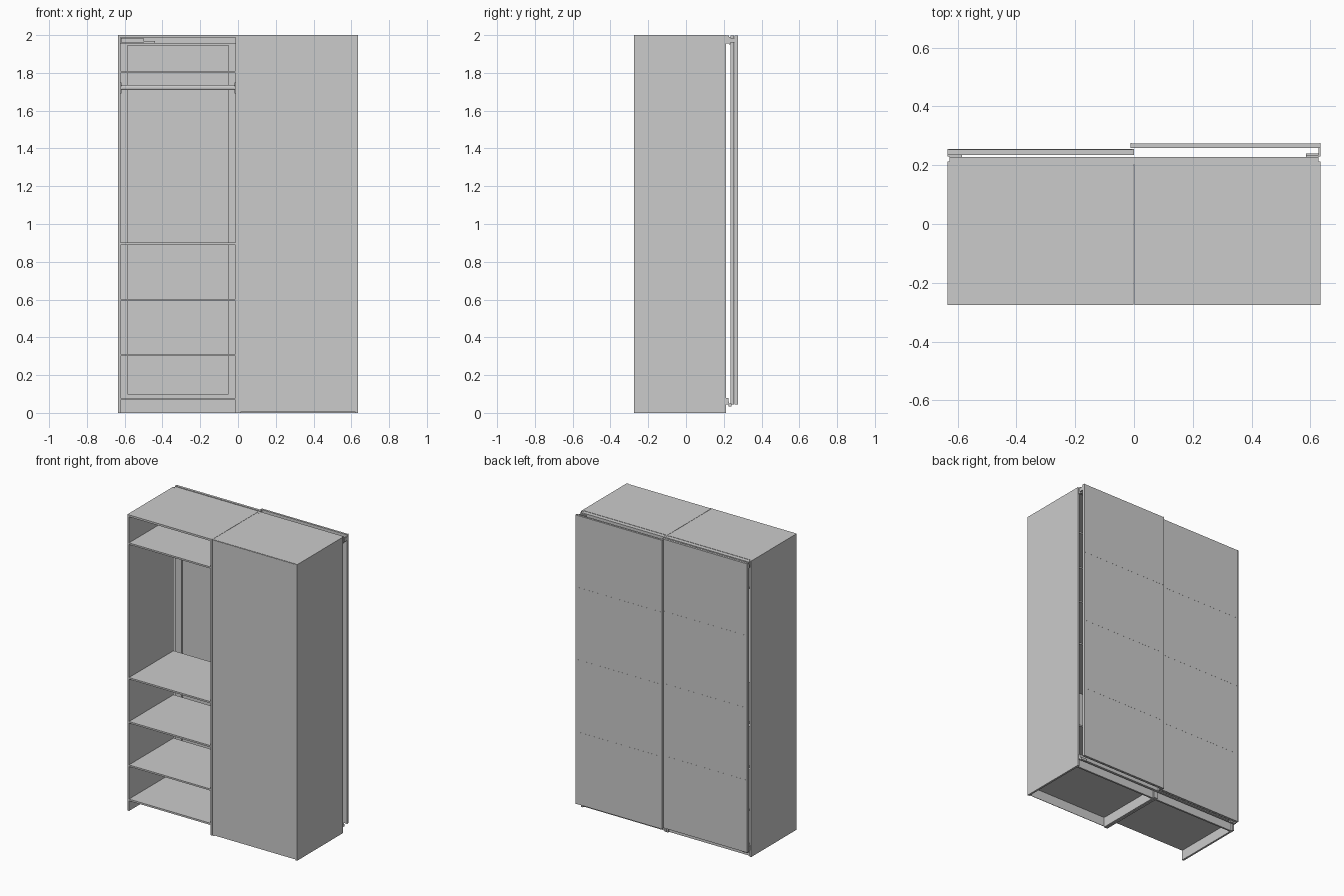
import bpy, bmesh, math

if "Cube" in bpy.data.objects:
    bpy.data.objects.remove(bpy.data.objects["Cube"])


def box(name, x0, x1, y0, y1, z0, z1):
    """Box from its limits on each axis."""
    me = bpy.data.meshes.new(name)
    bm = bmesh.new()
    bmesh.ops.create_cube(bm, size=1)
    for v in bm.verts:
        v.co = (x1 if v.co.x > 0 else x0,
                y1 if v.co.y > 0 else y0,
                z1 if v.co.z > 0 else z0)
    bm.to_mesh(me)
    bm.free()
    ob = bpy.data.objects.new(name, me)
    bpy.context.collection.objects.link(ob)
    return ob


def rod(name, x0, x1, y, z, ry, rz, sides=24):
    """Oval bar along x."""
    bpy.ops.mesh.primitive_cylinder_add(vertices=sides, radius=1, depth=x1 - x0,
                                        location=((x0 + x1) / 2, y, z),
                                        rotation=(0, math.pi / 2, 0))
    ob = bpy.context.object
    ob.name = name
    ob.scale = (rz, ry, 1)
    bpy.ops.object.transform_apply(location=False, rotation=True, scale=True)
    bpy.ops.object.shade_smooth_by_angle()
    return ob


W, F, B, T = 0.635, -0.275, 0.212, 0.013
SHELF_END = 0.2


def cabinet(side, x0, x1, shelves, front):
    """Side panels, top, bottom, plinth and shelves of one cabinet."""
    box(side + "_outer_panel", x0, x0 + T, F, B, 0, 2)
    box(side + "_inner_panel", x1 - T, x1, F, B, 0, 2)
    a, b = x0 + T, x1 - T
    box(side + "_top_panel", a, b, front, SHELF_END, 1.987, 2)
    box(side + "_bottom_panel", a, b, front, SHELF_END, 0.068, 0.08)
    box(side + "_plinth", a, b, 0.188, SHELF_END, 0, 0.068)
    for i, z in enumerate(shelves):
        box(f"{side}_shelf_{i + 1}", a, b, front, SHELF_END, z - 0.005, z + 0.006)


cabinet("left", -W, -0.001, [0.305, 0.598, 0.895, 1.805], F)
cabinet("right", 0.001, W, [0.303, 0.893, 1.195, 1.44, 1.69], F + 0.003)

# thin panel closing the right cabinet
box("right_closing_panel", 0.001 + T, W - T, F, F + 0.003, 0.005, 1.998)

# clothes rail with end brackets
rod("clothes_rail", -W + T, -T, -0.03, 1.722, 0.008, 0.013)
for n, x in (("left", -W + T), ("right", -T - 0.005)):
    box(n + "_rail_bracket", x, x + 0.005, -0.045, -0.015, 1.69, 1.75)

# sliding tracks: L-shaped at the top, flat at the bottom
box("top_track", -0.628, 0.628, B, 0.228, 1.955, 1.998)
box("top_track_lip", -W + T, W - T, SHELF_END, B, 1.987, 1.998)
box("bottom_track", -0.628, 0.628, B, 0.224, 0.045, 0.078)
box("bottom_track_lip", -0.628, 0.628, 0.224, 0.228, 0.045, 0.06)

# soft-close damper
box("damper", -0.62, -0.5, 0.188, B, 1.962, 1.985)
box("damper_arm", -0.5, -0.44, 0.194, B, 1.955, 1.968)


def door(side, x0, x1, y0, y1):
    """Framed sliding door with four stacked infill panels."""
    z0, z1, s = 0.045, 1.998, 0.05
    mid = y0 + 0.008
    for n, a in (("left", x0), ("right", x1 - s)):
        box(f"{side}_door_{n}_stile", a, a + s, y0, mid, z0, z1)
        edge = x0 if n == "left" else x1 - 0.005
        box(f"{side}_door_{n}_trim", edge, edge + 0.005, mid, y1, z0, z1)
    box(side + "_door_bottom_rail", x0 + s, x1 - s, y0, mid, z0, z0 + 0.055)
    box(side + "_door_top_rail", x0 + s, x1 - s, y0, mid, z1 - 0.053, z1)
    h = (z1 - z0) / 4
    for i in range(4):
        box(f"{side}_door_infill_{i + 1}", x0 + 0.005, x1 - 0.005, mid, y1 - 0.001,
            z0 + i * h + 0.001, z0 + (i + 1) * h - 0.001)
    # slim strips covering the joints
    for i in range(1, 4):
        box(f"{side}_door_joint_{i}", x0 + 0.005, x1 - 0.005, mid, y1 - 0.0005,
            z0 + i * h - 0.002, z0 + i * h + 0.002)


door("left", -W, 0.0, 0.235, 0.255)
door("right", -0.012, W, 0.258, 0.275)

# door hangers at the outer ends and door guides at the foot
for n, s, y in (("left", -1, 0.236), ("right", 1, 0.259)):
    a, b = sorted((s * 0.585, s * 0.628))
    box(n + "_door_hanger", a, b, 0.228, 0.235, 1.95, 1.99)
    a, b = sorted((s * 0.628, s * W))
    box(n + "_door_hanger_tab", a, b, 0.23, y, 1.96, 1.985)
    a, b = sorted((s * 0.585, s * 0.628))
    box(n + "_door_guide", a, b, 0.224, 0.24, 0.035, 0.05)
